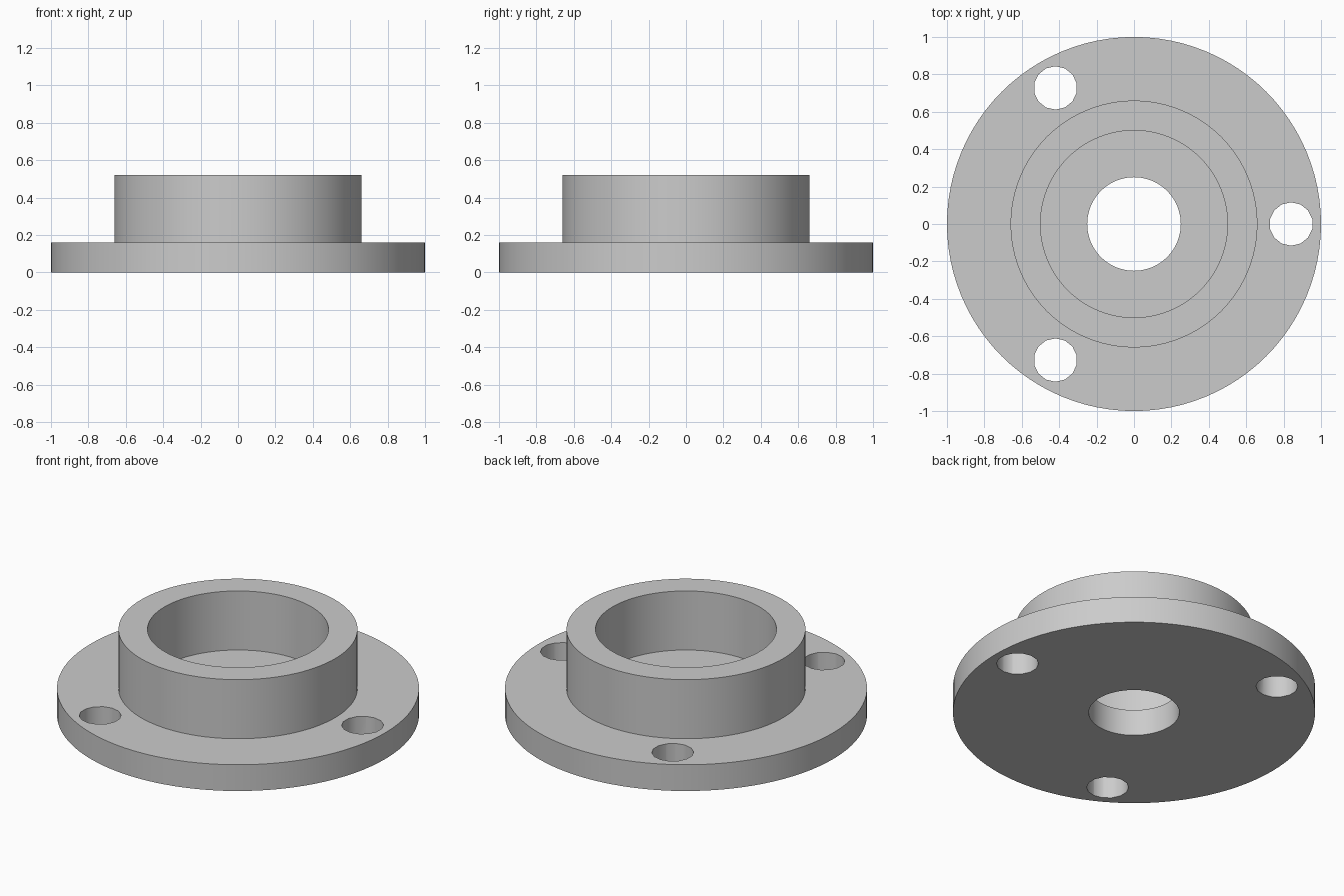
import bpy
import bmesh
from math import cos, sin, tau, radians

default_cube = bpy.data.objects.get("Cube")
if default_cube:
    bpy.data.objects.remove(default_cube, do_unlink=True)

FLANGE_RADIUS, FLANGE_TOP = 1.0, 0.16
COLLAR_RADIUS, COLLAR_TOP = 0.66, 0.52
RECESS_RADIUS, BORE_RADIUS = 0.5, 0.25
BOLT_CIRCLE, BOLT_RADIUS = 0.84, 0.116
SEGMENTS = 96

grey = bpy.data.materials.new("plain_grey")
grey.use_nodes = True
grey.diffuse_color = (0.6, 0.6, 0.6, 1)
grey.node_tree.nodes["Principled BSDF"].inputs["Base Color"].default_value = (0.6, 0.6, 0.6, 1)


def lathe(name, profile, segments):
    """Revolve a closed (radius, height) profile around z."""
    bm = bmesh.new()
    rings = []
    for i in range(segments):
        a = tau * i / segments
        rings.append([bm.verts.new((r * cos(a), r * sin(a), z)) for r, z in profile])
    n = len(profile)
    for i, ring in enumerate(rings):
        following = rings[(i + 1) % segments]
        for j in range(n):
            k = (j + 1) % n
            bm.faces.new((ring[j], following[j], following[k], ring[k]))
    bmesh.ops.recalc_face_normals(bm, faces=bm.faces[:])
    mesh = bpy.data.meshes.new(name)
    bm.to_mesh(mesh)
    bm.free()
    obj = bpy.data.objects.new(name, mesh)
    bpy.context.collection.objects.link(obj)
    mesh.materials.append(grey)
    return obj


# Flange, raised collar, recess and central bore as one turned body
flange = lathe("collared_flange", [
    (BORE_RADIUS, 0), (FLANGE_RADIUS, 0),
    (FLANGE_RADIUS, FLANGE_TOP), (COLLAR_RADIUS, FLANGE_TOP),
    (COLLAR_RADIUS, COLLAR_TOP), (RECESS_RADIUS, COLLAR_TOP),
    (RECESS_RADIUS, FLANGE_TOP), (BORE_RADIUS, FLANGE_TOP),
], SEGMENTS)

# Three bolt holes drilled through the flange
for i in range(3):
    a = tau * i / 3
    bpy.ops.mesh.primitive_cylinder_add(
        vertices=14, radius=BOLT_RADIUS, depth=FLANGE_TOP * 3,
        location=(BOLT_CIRCLE * cos(a), BOLT_CIRCLE * sin(a), FLANGE_TOP / 2))
    drill = bpy.context.object
    drill.name = "bolt_hole_cutter"
    drill.hide_render = True
    drill.data.materials.append(grey)
    cut = flange.modifiers.new("bolt_hole", "BOOLEAN")
    cut.operation, cut.solver, cut.object = "DIFFERENCE", "EXACT", drill
    bpy.context.view_layer.objects.active = flange
    bpy.ops.object.modifier_apply(modifier=cut.name)
    bpy.data.objects.remove(drill, do_unlink=True)

# Smooth round walls with crisp rims
bpy.ops.object.select_all(action="DESELECT")
flange.select_set(True)
bpy.context.view_layer.objects.active = flange
bpy.ops.object.shade_smooth_by_angle(angle=radians(35))
